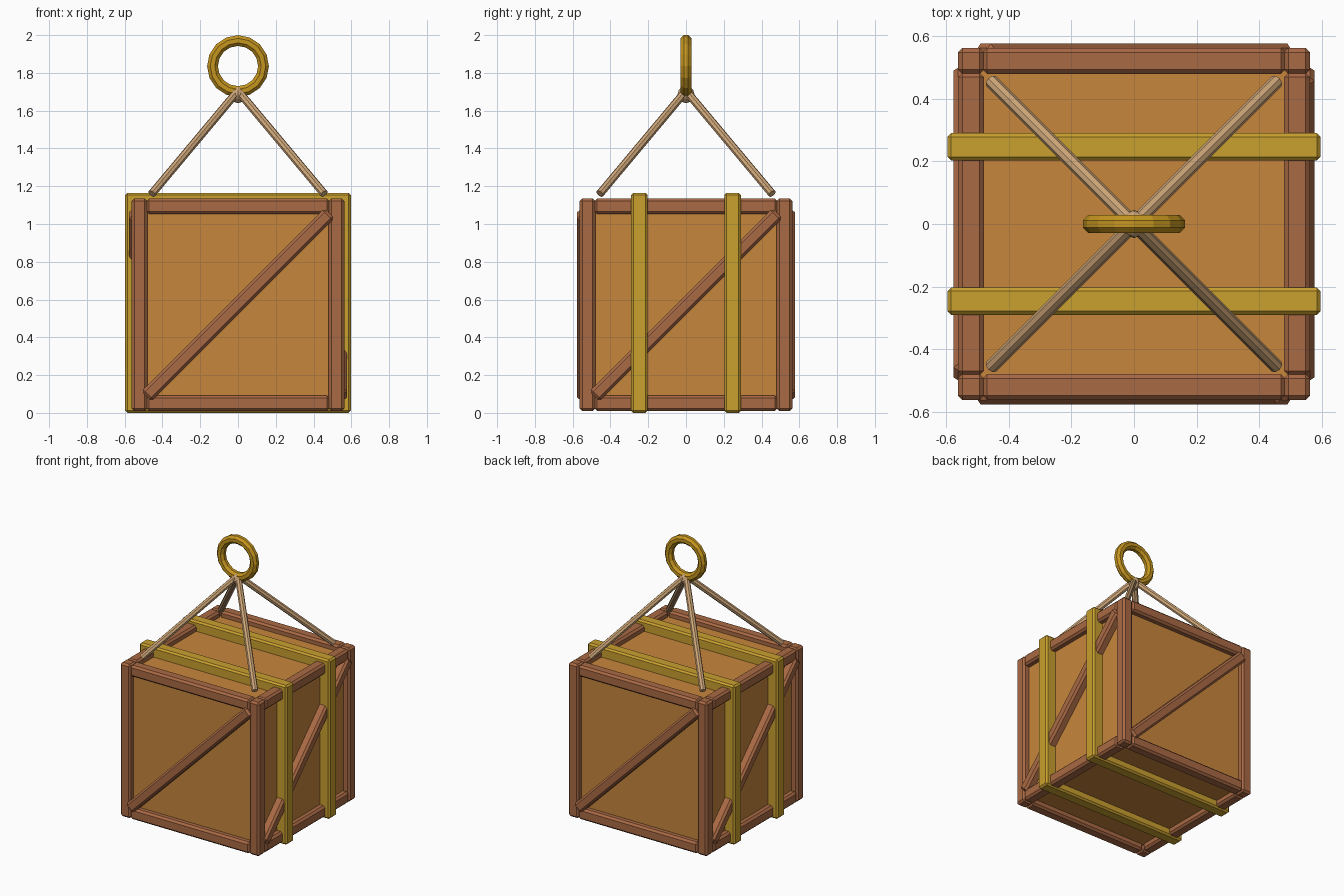
import bpy
import bmesh
from math import pi, cos, sin
from mathutils import Vector, Matrix

if "Cube" in bpy.data.objects:
    bpy.data.objects.remove(bpy.data.objects["Cube"], do_unlink=True)


def material(name, *srgb):
    color = [(c / 255) ** 2.2 for c in srgb] + [1.0]
    mat = bpy.data.materials.new(name)
    mat.use_nodes = True
    mat.diffuse_color = color
    mat.node_tree.nodes["Principled BSDF"].inputs["Base Color"].default_value = color
    return mat


PANEL = material("panel wood", 198, 133, 62)
FRAME = material("frame wood", 168, 105, 70)
STRAP = material("strap yellow", 200, 158, 50)
GOLD = material("ring gold", 196, 148, 36)
ROPE = material("rope tan", 205, 165, 120)


def add_object(name, bm, mat):
    bmesh.ops.recalc_face_normals(bm, faces=bm.faces)
    mesh = bpy.data.meshes.new(name)
    bm.to_mesh(mesh)
    bm.free()
    mesh.materials.append(mat)
    obj = bpy.data.objects.new(name, mesh)
    bpy.context.collection.objects.link(obj)
    return obj


def beam(name, center, size, mat, chamfer=0.014, turn=Matrix()):
    """Chamfered box; turn is applied about the vertical crate axis last."""
    bm = bmesh.new()
    bmesh.ops.create_cube(bm, size=1)
    bmesh.ops.scale(bm, vec=size, verts=bm.verts)
    if chamfer:
        bmesh.ops.bevel(bm, geom=bm.edges[:], offset=chamfer, segments=1,
                        affect='EDGES', profile=0.5)
    bmesh.ops.transform(bm, matrix=turn @ Matrix.Translation(center), verts=bm.verts)
    return add_object(name, bm, mat)


MID = 0.572     # crate centre height
HALF = 0.563    # crate half size
W = 0.083       # frame beam width
C = HALF - W / 2
INNER = 2 * (HALF - W)

# Solid crate body, set back behind the frame
beam("crate_body", (0, 0, MID), (1.04, 1.04, 1.04), PANEL, 0)

# Each quarter turn carries a corner post, two rails and a diagonal brace
sides = ["front", "right", "back", "left"]
for i, side in enumerate(sides):
    turn = Matrix.Rotation(i * pi / 2, 4, 'Z')
    beam(f"{side}_post", (C, -C, MID), (W, W, 2 * HALF), FRAME, turn=turn)
    for level, sign in (("lower", -1), ("upper", 1)):
        beam(f"{side}_{level}_rail", (0, -C, MID + sign * C),
             (INNER + 0.008, W, W), FRAME, turn=turn)
    tilt = Matrix.Translation((0, 0, MID)) @ Matrix.Rotation(-pi / 4, 4, 'Y')
    beam(f"{side}_brace", (0, -0.54, 0), (1.37, 0.074, 0.074), FRAME, turn=turn @ tilt)

# Two straps wrapped around the crate
for name, y in (("front_strap", -0.247), ("back_strap", 0.247)):
    beam(name, (0, y, 0.5825), (1.194, 0.088, 1.165), STRAP, 0.012)

# Four ropes from the top corners to the knot
for i, side in enumerate(sides):
    angle = pi / 4 + i * pi / 2
    low = Vector((0.645 * cos(angle), 0.645 * sin(angle), 1.16))
    high = Vector((0, 0, 1.705))
    axis = high - low
    bm = bmesh.new()
    bmesh.ops.create_cone(bm, cap_ends=True, segments=8, radius1=0.022,
                          radius2=0.022, depth=axis.length)
    place = Matrix.Translation((low + high) / 2) @ axis.to_track_quat('Z', 'Y').to_matrix().to_4x4()
    bmesh.ops.transform(bm, matrix=place, verts=bm.verts)
    add_object(f"{side}_rope", bm, ROPE)

# Knot under the ring
bm = bmesh.new()
bmesh.ops.create_uvsphere(bm, u_segments=8, v_segments=6, radius=0.045)
bmesh.ops.translate(bm, vec=(0, 0, 1.685), verts=bm.verts)
add_object("rope_knot", bm, ROPE)

# Lifting ring: an octagonal section swept around the y axis
bm = bmesh.new()
section = []
for k in range(8):
    a = (k + 0.5) * pi / 4
    section.append(bm.verts.new((0.135 + 0.031 * cos(a), 0.031 * sin(a), 0)))
edges = [bm.edges.new((section[k], section[(k + 1) % 8])) for k in range(8)]
bmesh.ops.spin(bm, geom=section + edges, axis=(0, 1, 0), cent=(0, 0, 0),
               angle=2 * pi, steps=16, use_merge=True)
bmesh.ops.remove_doubles(bm, verts=bm.verts, dist=0.0005)
bmesh.ops.translate(bm, vec=(0, 0, 1.836), verts=bm.verts)
add_object("lifting_ring", bm, GOLD)
